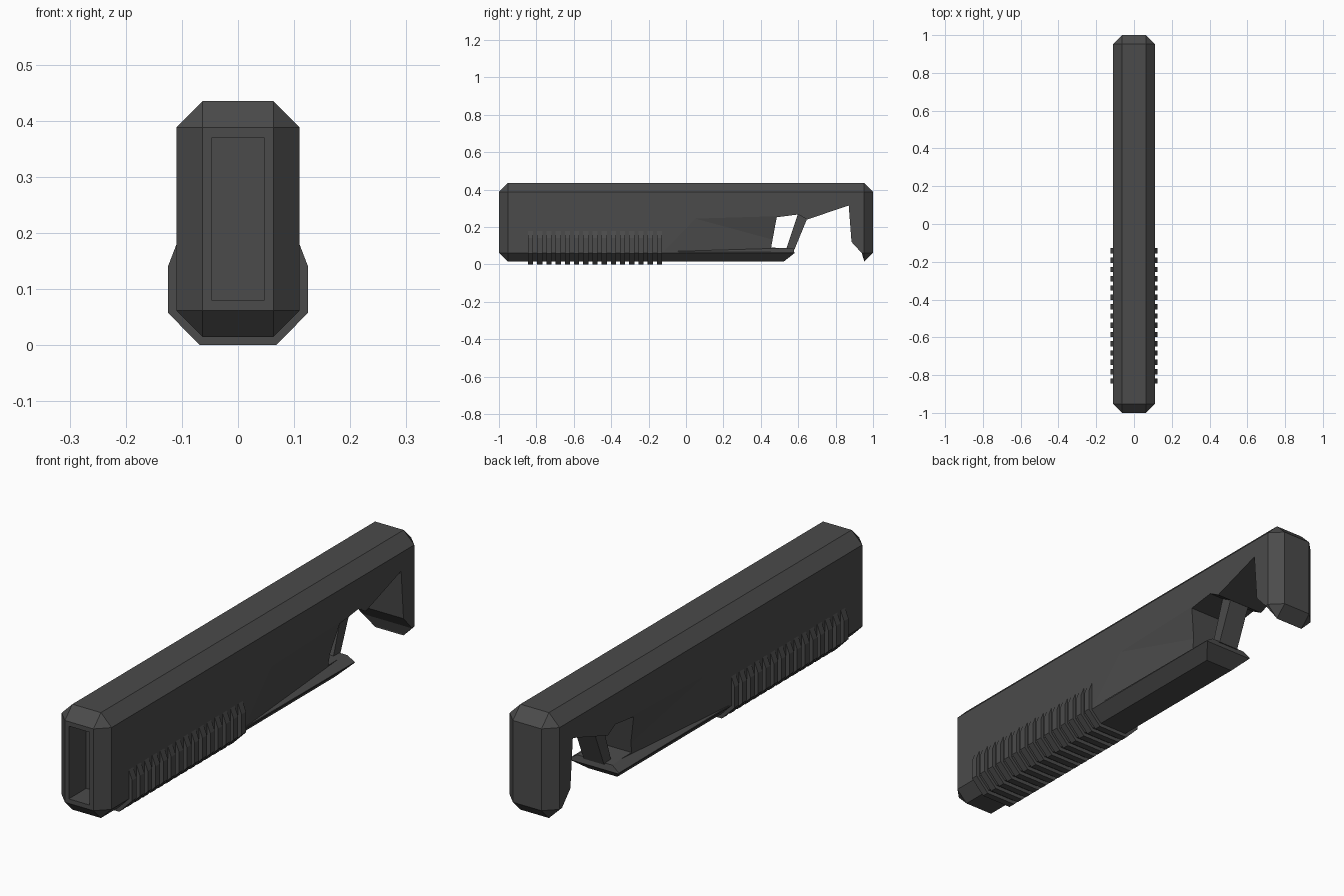
import bpy, bmesh

if "Cube" in bpy.data.objects:
    bpy.data.objects.remove(bpy.data.objects["Cube"])

mat = bpy.data.materials.new("dark_plastic")
mat.diffuse_color = (0.07, 0.07, 0.07, 1)
mat.use_nodes = True
mat.node_tree.nodes["Principled BSDF"].inputs["Base Color"].default_value = mat.diffuse_color


def make(name, bm, helper=False):
    bmesh.ops.recalc_face_normals(bm, faces=bm.faces)
    me = bpy.data.meshes.new(name)
    bm.to_mesh(me)
    bm.free()
    me.materials.append(mat)
    ob = bpy.data.objects.new(name, me)
    bpy.context.collection.objects.link(ob)
    if helper:
        ob.hide_render = True
        ob.hide_viewport = True
    return ob


def prism(bm, pts, offset):
    # closed solid from a planar outline
    face = bm.faces.new([bm.verts.new(p) for p in pts])
    ext = bmesh.ops.extrude_face_region(bm, geom=[face], use_keep_orig=True)
    verts = [g for g in ext["geom"] if isinstance(g, bmesh.types.BMVert)]
    bmesh.ops.translate(bm, verts=verts, vec=offset)


def box(lo, hi):
    bm = bmesh.new()
    bmesh.ops.create_cube(bm, size=1)
    for v in bm.verts:
        v.co = [(a + b) / 2 + c * (b - a) for a, b, c in zip(lo, hi, v.co)]
    return bm


def cut(target, cutter):
    m = target.modifiers.new("cut", "BOOLEAN")
    m.operation = "DIFFERENCE"
    m.solver = "EXACT"
    m.object = cutter


# chamfered handle body
bm = box((-0.11, -1, 0.015), (0.11, 1, 0.435))
bmesh.ops.bevel(bm, geom=bm.edges[:], offset=0.047, segments=1, affect="EDGES")
body = make("handle_body", bm)

# slot in the front end
cut(body, make("slot_cutter", box((-0.046, -1.1, 0.08), (0.046, -0.89, 0.37)), True))

# side relief: shallow tapered pocket running to the notch, on both sides
for s, side in ((1, "right"), (-1, "left")):
    bm = bmesh.new()
    rim = [(-0.12, 0.068), (0.05, 0.245), (0.62, 0.262), (0.62, 0.064)]
    for x in (0.1101, 0.2):
        for y, z in rim:
            bm.verts.new((s * x, y, z))
    bm.verts.new((s * 0.07, 0.62, 0.09))
    bmesh.ops.convex_hull(bm, input=bm.verts[:])
    cut(body, make(side + "_relief_cutter", bm, True))

# hooked notch through the body
notch = [(0.455, 0.09), (0.485, 0.252), (0.60, 0.267), (0.648, 0.24), (0.87, 0.315),
         (0.885, 0.12), (0.94, 0.06), (0.952, 0.02), (0.955, -0.1), (0.48, -0.1),
         (0.48, -0.018), (0.58, 0.06), (0.575, 0.085)]
bm = bmesh.new()
prism(bm, [(-0.3, y, z) for y, z in notch], (0.6, 0, 0))
cut(body, make("notch_cutter", bm, True))

# slanted strut across the notch
strut = [(0.535, 0.08), (0.60, 0.275), (0.65, 0.25), (0.58, 0.08)]
bm = bmesh.new()
prism(bm, [(-0.045, y, z) for y, z in strut], (0.09, 0, 0))
make("notch_strut", bm)

# grip ribs wrapping the underside
half = [(0.068, 0), (0.125, 0.058), (0.125, 0.14), (0.108, 0.184)]
outline = half + [(-x, z) for x, z in reversed(half)]
bm = bmesh.new()
for i in range(15):
    y = -0.845 + i * 0.0492
    prism(bm, [(x, y, z) for x, z in outline], (0, 0.028, 0))
make("grip_ribs", bm)
